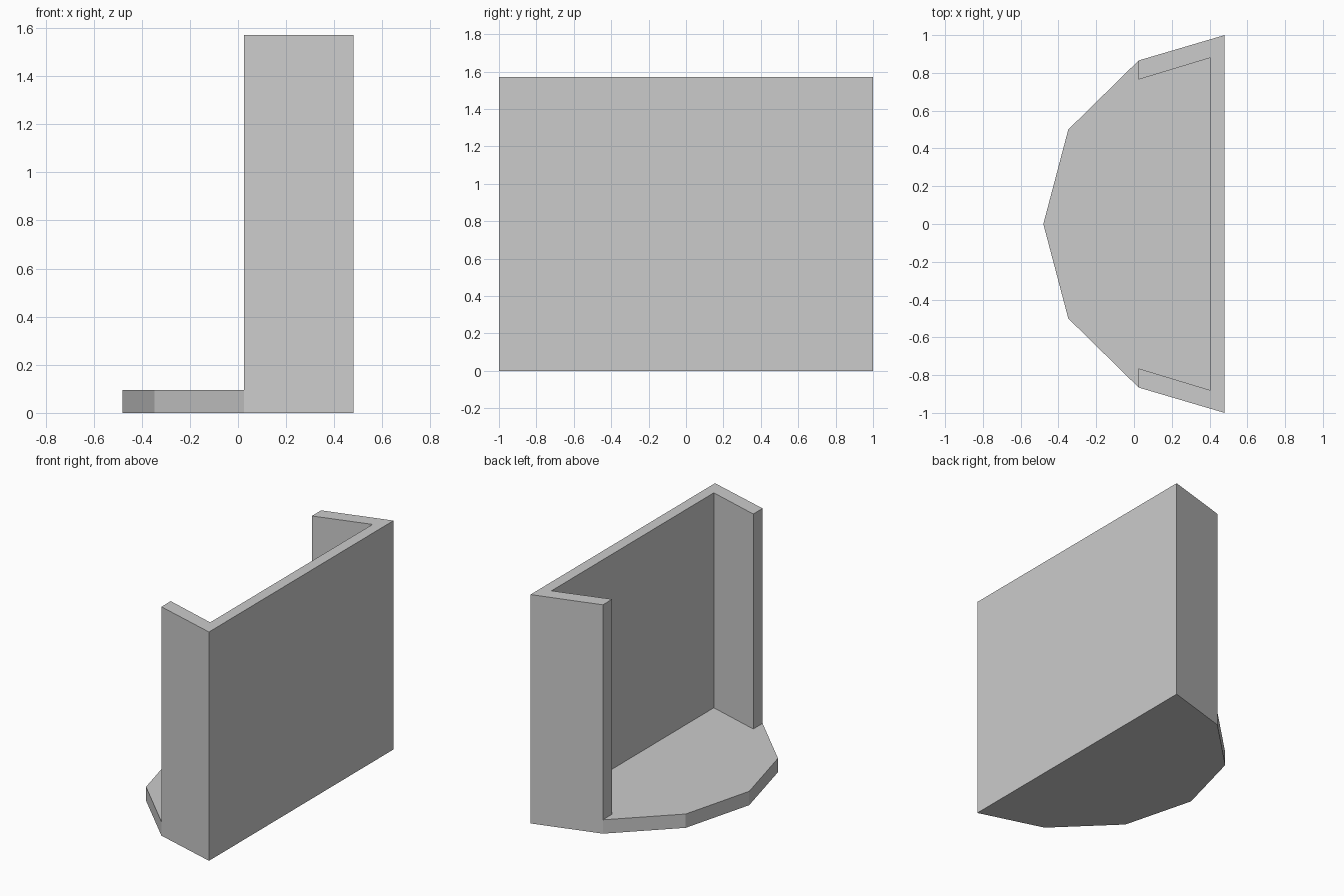
import bpy
import bmesh
import math

cube = bpy.data.objects.get("Cube")
if cube:
    bpy.data.objects.remove(cube, do_unlink=True)

BASE_HEIGHT = 0.095
WALL_HEIGHT = 1.57

grey = bpy.data.materials.new("light_grey")
grey.use_nodes = True
grey.diffuse_color = (0.6, 0.6, 0.6, 1)
grey.node_tree.nodes["Principled BSDF"].inputs["Base Color"].default_value = (0.6, 0.6, 0.6, 1)


def mirrored(point):
    return (point[0], -point[1])


# Plan points on the +y half
back_corner = (0.48, 1.0)
wall_end = (0.025, 0.866)
rim = (-0.348, 0.5)
tip = (-0.48, 0.0)
inner_end = (0.025, 0.765)
inner_corner = (0.405, 0.88)

wall_half = [back_corner, wall_end, inner_end, inner_corner]
wall_plan = wall_half + [mirrored(p) for p in reversed(wall_half)]
floor_half = [inner_corner, inner_end, wall_end, rim]
floor_plan = floor_half + [tip] + [mirrored(p) for p in reversed(floor_half)]
outline_half = [back_corner, wall_end, rim]
outline = outline_half + [tip] + [mirrored(p) for p in reversed(outline_half)]

bm = bmesh.new()
top_verts = {}


def top_vert(point):
    if point not in top_verts:
        top_verts[point] = bm.verts.new((*point, BASE_HEIGHT))
    return top_verts[point]


# Base slab: bottom, sides, and a top split into floor and wall footprint
bottom = [bm.verts.new((*p, 0)) for p in outline]
bm.faces.new(bottom)
for i, point in enumerate(outline):
    j = (i + 1) % len(outline)
    bm.faces.new((bottom[i], bottom[j], top_vert(outline[j]), top_vert(point)))
bm.faces.new([top_vert(p) for p in floor_plan])
footprint = bm.faces.new([top_vert(p) for p in wall_plan])

# Back wall and angled side walls rise from the footprint
raised = bmesh.ops.extrude_face_region(bm, geom=[footprint])["geom"]
for vert in (g for g in raised if isinstance(g, bmesh.types.BMVert)):
    vert.co.z = WALL_HEIGHT
if footprint.is_valid:
    bm.faces.remove(footprint)

# Merge flush outer faces
bmesh.ops.dissolve_limit(bm, angle_limit=math.radians(1), verts=bm.verts, edges=bm.edges)
bmesh.ops.recalc_face_normals(bm, faces=bm.faces)

mesh = bpy.data.meshes.new("walled_base")
bm.to_mesh(mesh)
bm.free()
mesh.materials.append(grey)
bpy.context.collection.objects.link(bpy.data.objects.new("walled_base", mesh))
